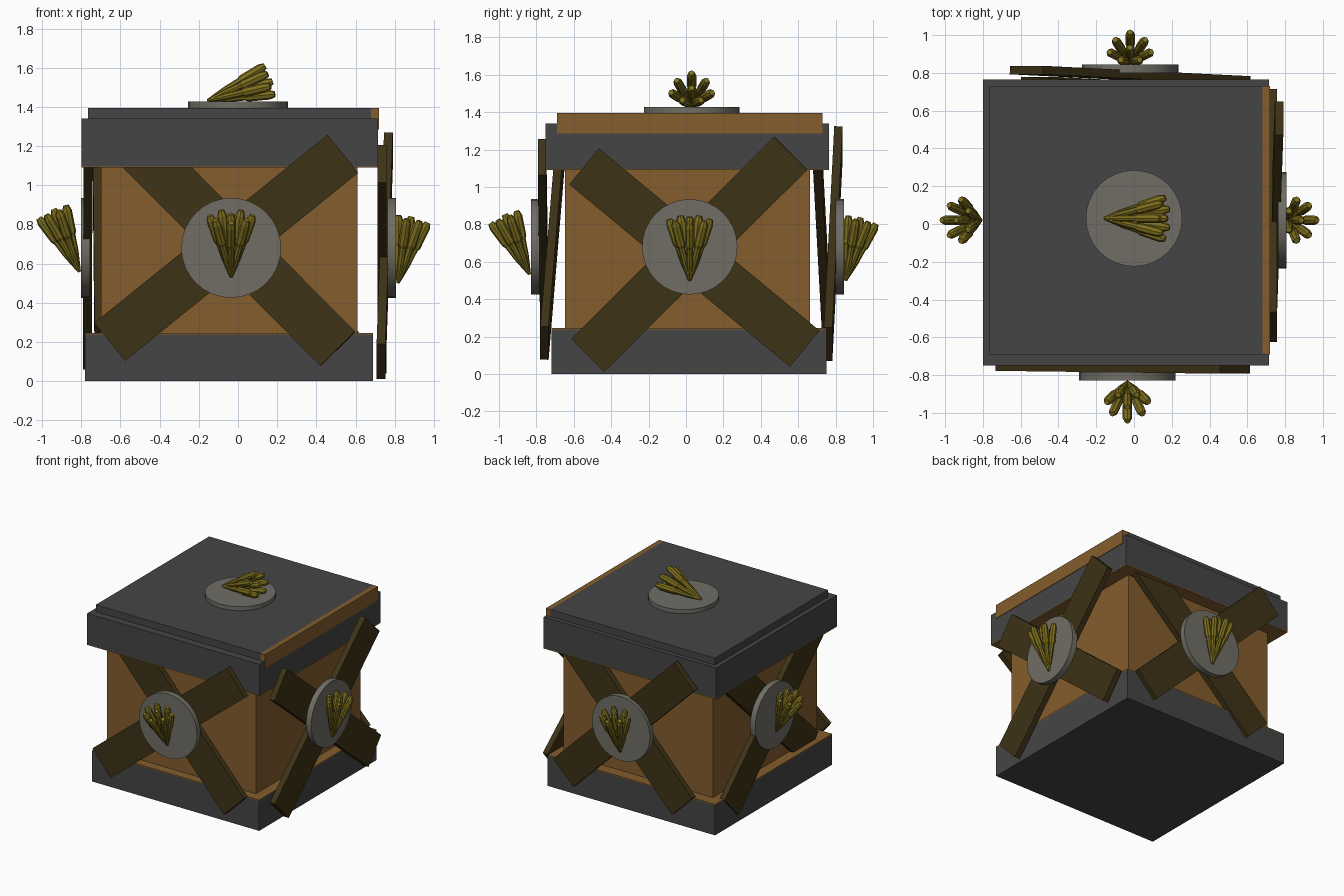
import bpy, bmesh, math
from mathutils import Vector, Matrix

if "Cube" in bpy.data.objects:
    bpy.data.objects.remove(bpy.data.objects["Cube"])


def material(name, rgb):
    m = bpy.data.materials.new(name)
    m.diffuse_color = (*rgb, 1)
    m.use_nodes = True
    m.node_tree.nodes["Principled BSDF"].inputs["Base Color"].default_value = m.diffuse_color
    return m


WOOD = material("wood", (0.23, 0.11, 0.026))
DARK_WOOD = material("dark_wood", (0.048, 0.032, 0.008))
IRON = material("iron", (0.06, 0.06, 0.06))
STONE = material("stone", (0.16, 0.155, 0.13))
YELLOW = material("yellow", (0.21, 0.16, 0.012))


def finish(bm, name, mat, matrix=None):
    bmesh.ops.recalc_face_normals(bm, faces=bm.faces)
    me = bpy.data.meshes.new(name)
    bm.to_mesh(me)
    bm.free()
    ob = bpy.data.objects.new(name, me)
    bpy.context.collection.objects.link(ob)
    me.materials.append(mat)
    if matrix is not None:
        ob.matrix_world = matrix
    return ob


def box(name, x, y, z, mat):
    bm = bmesh.new()
    bmesh.ops.create_cube(bm, size=1)
    for v in bm.verts:
        v.co = [r[0] + (r[1] - r[0]) * (c + 0.5) for r, c in zip((x, y, z), v.co)]
    return finish(bm, name, mat)


def frame(right, up, out, origin=(0, 0, 0)):
    m = Matrix((right, up, out)).transposed().to_4x4()
    m.translation = Vector(origin)
    return m


def plank(name, side, a, b, width=0.25, thick=0.045):
    """Board between two points given as (sideways, height, outward)."""
    a, b = Vector(a), Vector(b)
    d = (b - a).normalized()
    n = Vector((0, 0, 1))
    n = (n - d * n.dot(d)).normalized()
    bm = bmesh.new()
    bmesh.ops.create_cube(bm, size=1)
    bmesh.ops.scale(bm, vec=((b - a).length, width, thick), verts=bm.verts)
    finish(bm, name, DARK_WOOD, side @ frame(d, n.cross(d), n, (a + b) / 2))


def disc(name, m, radius=0.255, thick=0.045):
    bm = bmesh.new()
    bmesh.ops.create_cone(bm, cap_ends=True, segments=32, radius1=radius,
                          radius2=radius, depth=thick)
    ob = finish(bm, name, STONE, m)
    for p in ob.data.polygons:
        p.use_smooth = len(p.vertices) == 4
    # keep the rim crisp
    bm = bmesh.new()
    bm.from_mesh(ob.data)
    for e in bm.edges:
        e.smooth = e.calc_face_angle(0) < math.radians(40)
    bm.to_mesh(ob.data)
    bm.free()


# fruit tips: (sideways, outward); profile: (share of length, radius)
TIPS = [(0, .19), (-.08, .15), (.08, .15), (-.11, .085), (.11, .085),
        (0, .11), (-.05, .045), (.05, .045)]
PROFILE = [(0, .008), (.3, .017), (.55, .018), (.6, .025), (.92, .025), (1, .015)]


def fruit_bunch(name, m, length=0.35):
    bm = bmesh.new()
    for s, o in TIPS:
        tip = Vector((s, math.sqrt(length ** 2 - s * s - o * o), o))
        d = tip.normalized()
        e1 = d.cross(Vector((0, 0, 1))).normalized()
        e2 = e1.cross(d)
        rings = []
        for t, r in PROFILE:
            c = tip * t + Vector((0, 0, 0.012)) * (1 - t)
            rings.append([bm.verts.new(c + r * (math.cos(k * math.tau / 8) * e1 +
                                                math.sin(k * math.tau / 8) * e2))
                          for k in range(8)])
        for p, q in zip(rings, rings[1:]):
            for k in range(8):
                bm.faces.new((p[k], p[(k + 1) % 8], q[(k + 1) % 8], q[k]))
        bm.faces.new(rings[0])
        bm.faces.new(rings[-1])
    finish(bm, name, YELLOW, m)


# crate body, base and lid
box("crate_body", (-.70, .61), (-.647, .663), (.2, 1.12), WOOD)
box("base", (-.78, .69), (-.72, .75), (0, .237), IRON)
box("base_inner_board", (-.78, .69), (-.72, .75), (.237, .245), WOOD)
box("lid_inner_board", (-.80, .715), (-.75, .765), (1.09, 1.096), WOOD)
box("lid", (-.80, .715), (-.75, .765), (1.096, 1.34), IRON)
box("lid_top", (-.765, .68), (-.69, .73), (1.3, 1.395), IRON)
box("lid_edge_board", (.68, .719), (-.69, .73), (1.285, 1.395), WOOD)

Z = (0, 0, 1)
# side: axes, two planks, disc (sideways, height, outward), stem height, lean
SIDES = {
    "front": (frame((1, 0, 0), Z, (0, -1, 0)),
              ((-.655, .20, .755), (.535, 1.16, .77)),
              ((.51, .165, .757), (-.53, 1.21, .67)),
              (-.035, .68, .805), .535, 6),
    "right": (frame((0, 1, 0), Z, (1, 0, 0)),
              ((-.525, .10, .73), (.56, 1.18, .768)),
              ((.635, .135, .735), (-.545, 1.11, .735)),
              (.02, .68, .785), .50, -5),
    "back": (frame((-1, 0, 0), Z, (0, 1, 0)),
             ((-.53, .16, .76), (.57, 1.235, .815)),
             ((.51, .165, .757), (-.53, 1.21, .70)),
             (.02, .68, .822), .50, -3),
    "left": (frame((0, -1, 0), Z, (-1, 0, 0)),
             ((-.56, .15, .77), (.55, 1.2, .765)),
             ((.53, .2, .71), (-.53, 1.2, .72)),
             (-.02, .68, .778), .56, 6),
}

# crossed planks, disc and fruit on each side
for side, (m, p1, p2, c, stem, lean) in SIDES.items():
    plank(side + "_plank_rising", m, *p1)
    plank(side + "_plank_falling", m, *p2)
    disc(side + "_disc", m @ Matrix.Translation(c))
    fruit_bunch(side + "_fruit",
                m @ Matrix.Translation((c[0], stem, c[2] + .02)) @
                Matrix.Rotation(math.radians(lean), 4, 'X'))

# disc and fruit on the lid
disc("top_disc", Matrix.Translation((0, .03, 1.405)))
fruit_bunch("top_fruit", frame((0, -1, 0), (1, 0, 0), (0, 0, 1), (-.155, .03, 1.42)))
